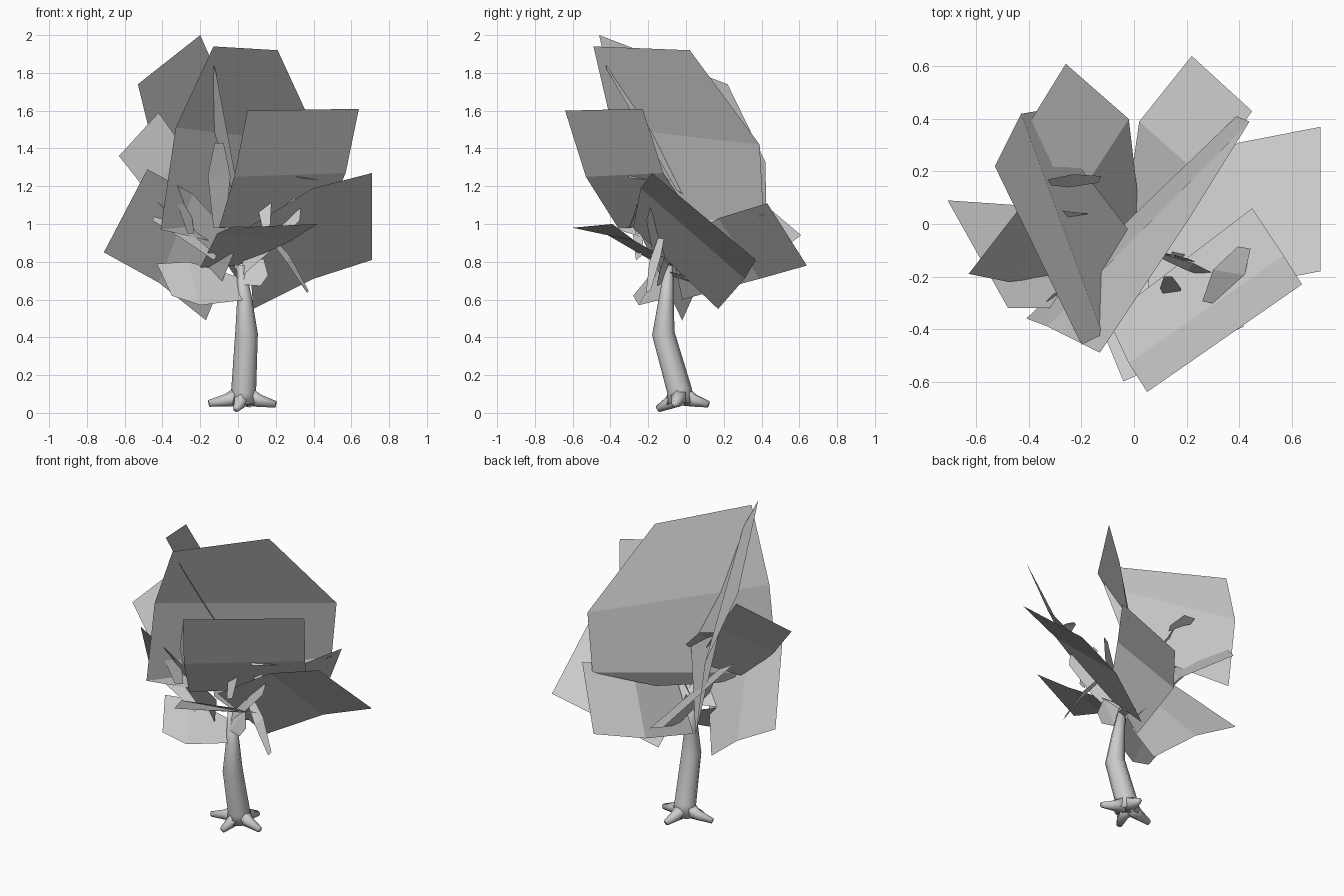
import bpy, bmesh, math
from mathutils import Vector


def finish(name, bm, smooth=False):
    me = bpy.data.meshes.new(name)
    bm.to_mesh(me)
    bm.free()
    ob = bpy.data.objects.new(name, me)
    bpy.context.collection.objects.link(ob)
    for p in me.polygons:
        p.use_smooth = smooth
    return ob


def tube(name, pts, radii, sides=8):
    """Tapered tube along a path, closed at both ends."""
    bm = bmesh.new()
    pts = [Vector(p) for p in pts]
    rings = []
    for i, (p, r) in enumerate(zip(pts, radii)):
        d = pts[min(i + 1, len(pts) - 1)] - pts[max(i - 1, 0)]
        q = Vector((0, 0, 1)).rotation_difference(d)
        rings.append([bm.verts.new(p + q @ Vector((r * math.cos(2 * math.pi * k / sides),
                                                   r * math.sin(2 * math.pi * k / sides), 0)))
                      for k in range(sides)])
    for a, b in zip(rings, rings[1:]):
        for k in range(sides):
            j = (k + 1) % sides
            bm.faces.new((a[k], a[j], b[j], b[k]))
    bm.faces.new(rings[0][::-1])
    bm.faces.new(rings[-1])
    return finish(name, bm, True)


def leaf(name, *rows):
    """Folded leaf card: a strip through pairs of points from tip to stem."""
    bm = bmesh.new()
    rows = [[bm.verts.new(p) for p in r] for r in rows]
    for (a, b), (c, d) in zip(rows, rows[1:]):
        bm.faces.new((a, b, d, c))
    return finish(name, bm)


def sprig(name, base, tip, width):
    """Small curled leaf between two points."""
    b, t, w = Vector(base), Vector(tip), Vector(width) / 2
    m = b.lerp(t, .55) + Vector((0, 0, .025))
    return leaf(name, (t - w * .4, t + w * .4), (m - w, m + w), (b - w * .5, b + w * .5))


# trunk
tube("trunk", [(.03, -.03, .05), (.03, -.035, .12), (.045, -.12, .42), (.035, -.105, .6), (.015, -.09, .78)],
     [.075, .066, .06, .04, .022])

# spreading roots
for i, (x, y, z) in enumerate([(-.155, -.05, .05), (.2, -.06, .045), (-.01, -.15, .02),
                               (.06, .12, .045)]):
    c = Vector((.03, -.03, .095))
    t = Vector((x, y, z))
    tube(f"root_{i}", [c, c.lerp(t, .5) - Vector((0, 0, .006)), t], [.06, .034, .018], 6)

# large folded leaves of the crown
leaf("top_leaf", ((-.13, -.49, 1.94), (.21, .02, 1.92)), ((-.33, -.39, 1.51), (.44, .39, 1.42)),
     ((-.41, -.36, .97), (.39, .41, 1.05)), ((-.1, -.14, .9), (.12, .14, .93)))
leaf("tall_leaf", ((-.2, -.46, 2.0), (-.53, .22, 1.74)), ((-.12, -.42, 1.82), (-.43, .42, 1.33)),
     ((.0, -.05, 1.18), (-.37, .43, .85)))
leaf("front_right_leaf", ((.05, -.64, 1.6), (.64, -.23, 1.61)), ((-.02, -.53, 1.25), (.57, -.12, 1.27)),
     ((-.1, -.36, .98), (.45, .06, 1.0)))
leaf("right_leaf", ((.71, -.18, 1.27), (.71, .37, .81)), ((.4, -.24, 1.19), (.4, .31, .71)),
     ((.05, -.28, .98), (.08, .17, .55)))
leaf("left_leaf", ((-.71, .09, .85), (-.48, -.32, 1.29)), ((-.42, .07, .69), (-.24, -.32, 1.16)),
     ((-.17, -.02, .49), (0, -.22, .9)))
leaf("upper_left_leaf", ((-.63, -.19, 1.36), (-.42, .08, 1.59)), ((-.48, -.22, 1.17), (-.27, .05, 1.38)),
     ((-.28, -.2, .97), (-.1, .03, 1.1)))
leaf("back_left_leaf", ((-.26, .61, .94), (-.5, .22, 1.27)), ((-.02, .4, .79), (-.26, .03, 1.1)),
     ((.02, .06, .67), (-.1, -.1, .85)))
leaf("back_right_leaf", ((.22, .64, .78), (.45, .43, 1.11)), ((.02, .39, .71), (.27, .17, 1.03)),
     ((-.04, -.02, .6), (.12, -.08, .88)))
leaf("low_leaf", ((-.43, -.14, .79), (-.35, -.28, .62)), ((-.26, -.12, .8), (-.2, -.25, .57)),
     ((0, -.08, .72), (.05, -.13, .6)))
leaf("front_leaf", ((-.04, -.6, .98), (.42, -.39, 1.0)), ((-.11, -.43, .95), (.28, -.27, .91)),
     ((-.2, -.12, .77), (0, -.04, .78)))

# small leaves near the branch tips
for i, s in enumerate([
    ((.14, -.12, .97), (.37, -.2, .64), (.02, .06, .03)),
    ((.29, -.3, 1.26), (.42, -.09, 1.22), (.12, -.02, -.06)),
    ((-.1, -.3, .98), (-.1, -.38, 1.43), (.12, .06, 0)),
    ((-.25, -.25, .95), (-.32, -.28, 1.2), (.07, .07, 0)),
    ((.15, -.3, .98), (.13, -.2, 1.2), (.08, 0, .03)),
    ((.1, -.12, 1.05), (.31, -.2, 1.12), (.02, .03, .06)),
    ((-.13, .17, 1.27), (-.33, .16, 1.4), (.02, .05, .05)),
    ((.02, -.1, .75), (.14, -.15, .7), (.1, .02, .14)),
    ((.02, -.1, .74), (.15, .18, .62), (.05, -.02, .04)),
    ((.02, -.1, .76), (.33, -.2, 1.05), (.02, .05, .16)),
    ((-.12, -.25, .82), (-.45, -.25, 1.03), (.03, .06, .05)),
]):
    sprig(f"small_leaf_{i}", *s)
